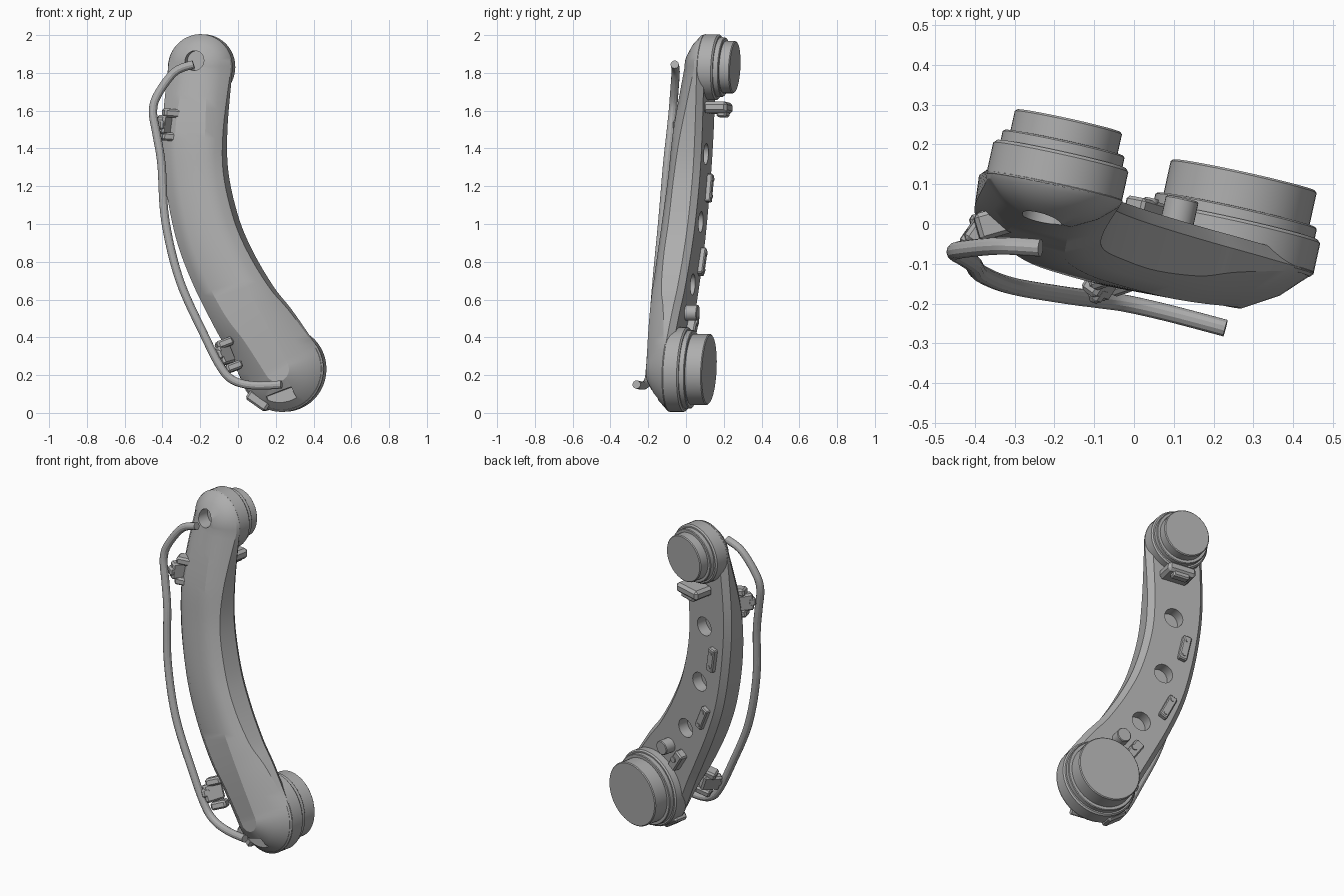
import bpy, bmesh, math
from mathutils import Matrix, Vector

if "Cube" in bpy.data.objects:
    bpy.data.objects.remove(bpy.data.objects["Cube"])

grey = bpy.data.materials.new("plain_grey")
grey.use_nodes = True
COLOUR = (0.42, 0.42, 0.42, 1)
grey.diffuse_color = COLOUR
grey.node_tree.nodes["Principled BSDF"].inputs["Base Color"].default_value = COLOUR

# Parts are modelled upright (x across, y depth, z up), then leaned and turned
LEAN = 0.045
TILT = Matrix(((1, 0, 0, 0), (0, 1, LEAN, -LEAN), (0, 0, 1, 0), (0, 0, 0, 1)))
POSE = Matrix.Rotation(math.radians(-12.4), 4, 'Z') @ TILT


def finish(name, bm, bevel=0):
    bmesh.ops.recalc_face_normals(bm, faces=bm.faces)
    if bevel:
        sharp = [e for e in bm.edges if e.calc_face_angle(0) > 0.6]
        bmesh.ops.bevel(bm, geom=sharp, offset=bevel, segments=1, affect='EDGES')
    mesh = bpy.data.meshes.new(name)
    bm.to_mesh(mesh)
    bm.free()
    mesh.transform(POSE)
    mesh.materials.append(grey)
    ob = bpy.data.objects.new(name, mesh)
    bpy.context.collection.objects.link(ob)
    smooth(ob)
    return ob


def smooth(ob):
    bpy.ops.object.select_all(action='DESELECT')
    bpy.context.view_layer.objects.active = ob
    ob.select_set(True)
    bpy.ops.object.shade_smooth_by_angle(angle=math.radians(28))


def disc(name, x, z, radius, y0, y1, bevel=0, sides=48):
    bm = bmesh.new()
    place = Matrix.Translation((x, (y0 + y1) / 2, z)) @ Matrix.Rotation(math.pi / 2, 4, 'X')
    bmesh.ops.create_cone(bm, cap_ends=True, segments=sides, radius1=radius,
                          radius2=radius, depth=y1 - y0, matrix=place)
    return finish(name, bm, bevel)


def block(name, centre, size, roll=0, turn=0, bevel=0.008):
    bm = bmesh.new()
    place = (Matrix.Translation(centre) @ Matrix.Rotation(roll, 4, 'Y')
             @ Matrix.Rotation(turn, 4, 'Z') @ Matrix.Diagonal((*size, 1)))
    bmesh.ops.create_cube(bm, size=1, matrix=place)
    return finish(name, bm, bevel)


def spline(points, steps):
    out = []
    for i in range(len(points) - 1):
        a, b, c, d = (Vector(points[min(max(i + k, 0), len(points) - 1)]) for k in (-1, 0, 1, 2))
        for s in range(steps):
            t = s / steps
            out.append(b + (c - a) * t / 2 + (a * 2 - b * 5 + c * 4 - d) * t * t / 2
                       + (b * 3 - a - c * 3 + d) * t ** 3 / 2)
    return out + [Vector(points[-1])]


# Stations from bottom to top: x, z, half width, front depth, front inset, shoulder depth
STATIONS = [(.244, .23, .225, -.115, .16, .01), (.133, .42, .205, -.135, .13, -.03),
            (.042, .56, .187, -.145, .10, -.07), (-.069, .76, .176, -.15, .09, -.09),
            (-.157, .97, .170, -.15, .09, -.09), (-.219, 1.24, .165, -.14, .09, -.085),
            (-.236, 1.5, .171, -.125, .09, -.06), (-.215, 1.83, .175, -.08, .115, .0)]
RIBS = spline(STATIONS, 6)


def direction(i):
    a, b = RIBS[max(i - 1, 0)], RIBS[min(i + 1, len(RIBS) - 1)]
    return math.atan2(b[1] - a[1], b[0] - a[0])


def ring(bm, inset, depth):
    """Closed loop round the arm: half arc, right side, half arc, left side."""
    arc = 12
    last = len(RIBS) - 1
    spots = [(0, direction(0) - math.pi + math.pi / 2 * k / arc) for k in range(arc)]
    spots += [(i, direction(i) - math.pi / 2) for i in range(last + 1)]
    spots += [(last, direction(last) - math.pi / 2 + math.pi / 2 * k / arc)
              for k in range(1, arc + 1)]
    spots += [(last, direction(last) + math.pi / 2 * k / arc) for k in range(1, arc)]
    spots += [(i, direction(i) + math.pi / 2) for i in range(last, -1, -1)]
    spots += [(0, direction(0) + math.pi / 2 + math.pi / 2 * k / arc) for k in range(1, arc)]
    loop = []
    for i, ang in spots:
        r = RIBS[i]
        reach = r[2] - inset(r)
        loop.append(bm.verts.new((r[0] + reach * math.cos(ang), depth(r), r[1] + reach * math.sin(ang))))
    return loop


def cap(bm, loop):
    n = len(loop)
    for i in range(n // 2):
        quad = [loop[i], loop[i + 1], loop[-i - 1], loop[-i % n]]
        bm.faces.new(list(dict.fromkeys(quad)))


# Curved arm shell
bm = bmesh.new()
loops = [ring(bm, lambda r: .03, lambda r: .045),
         ring(bm, lambda r: 0, lambda r: .012),
         ring(bm, lambda r: .006, lambda r: r[5] - .005),
         ring(bm, lambda r: r[4] * .45, lambda r: r[5] * .42 + r[3] * .58),
         ring(bm, lambda r: r[4], lambda r: r[3])]
for a, b in zip(loops, loops[1:]):
    for i in range(len(a)):
        j = (i + 1) % len(a)
        bm.faces.new((a[i], a[j], b[j], b[i]))
cap(bm, loops[0])
cap(bm, loops[-1])
arm = finish("curved_arm", bm)

# Round openings in the back and front, and a notch under the cable end
cutters = [disc("cutter", x, z, .056, -.02, .2, 0, 32)
           for x, z in ((-.215, 1.37), (-.16, 1.01), (-.03, .68))]
cutters.append(disc("cutter", -.228, 1.865, .052, -.3, -.01, 0, 32))
cutters.append(block("cutter", (.26, -.10, .07), (.15, .12, .09), -.35, 0, 0))
for cutter in cutters:
    mod = arm.modifiers.new("opening", 'BOOLEAN')
    mod.operation = 'DIFFERENCE'
    mod.solver = 'EXACT'
    mod.object = cutter
    bpy.context.view_layer.objects.active = arm
    bpy.ops.object.modifier_apply(modifier=mod.name)
    bpy.data.objects.remove(cutter)
smooth(arm)

# Stepped joint at each end: pad, lip and drive disc
for label, x, z, pad, lip, face, depth in (("upper", -.216, 1.83, .174, .157, .138, .181),
                                           ("lower", .244, .23, .224, .208, .188, .214)):
    disc(label + "_joint_pad", x, z, pad, .0, .095, .008)
    disc(label + "_joint_lip", x, z, lip, .09, .124, .004)
    disc(label + "_joint_disc", x, z, face, .12, depth, .005)

# Back fittings
block("upper_stop", (-.205, .10, 1.615), (.17, .13, .06), -.05, 0, .016)
block("upper_stop_cap", (-.205, .13, 1.60), (.10, .05, .07), -.05)
disc("lower_boss", .105, .53, .042, .03, .11, .004, 24)
block("lower_lug", (.025, .06, .47), (.06, .06, .13), -.6)
disc("lower_lug_screw", .03, .48, .018, .08, .096, 0, 16)
for label, x, z, roll in (("upper", -.28, 1.19, -.2), ("lower", -.185, .80, -.45)):
    block(label + "_tag_plate", (x, .055, z), (.05, .035, .15), roll, 0, .006)
    for side in (-1, 1):
        disc(label + "_tag_screw", x + side * .045 * math.sin(roll),
             z + side * .045, .011, .06, .077, 0, 12)
block("bottom_foot", (.12, .02, .065), (.13, .09, .06), .6, 0, .012)

# Cable clips on the bevelled edge
for label, x, y, z, lean in (("upper", -.36, -.10, 1.525, .08), ("lower", -.03, -.105, .305, -.4)):
    for side in (-1, 1):
        block(label + "_clip_jaw", (x + side * .065 * math.sin(lean) + .01, y, z + side * .062),
              (.09, .07, .045), lean, .5, .01)
    block(label + "_clip_bridge", (x - .012, y - .01, z), (.05, .11, .10), lean, -.4, .01)
    block(label + "_clip_hook", (x - .03, y - .05, z), (.05, .05, .05), lean, -.4, .01)

# Outside cable
PATH = [(-.235, -.06, 1.845), (-.335, -.055, 1.805), (-.425, -.063, 1.685), (-.45, -.07, 1.595),
        (-.43, -.083, 1.47), (-.405, -.1, 1.315), (-.385, -.125, 1.02), (-.31, -.155, .705),
        (-.18, -.178, .415), (-.09, -.19, .24), (-.02, -.2, .17), (.09, -.225, .145),
        (.23, -.262, .15)]
curve = bpy.data.curves.new("cable", 'CURVE')
curve.dimensions = '3D'
curve.bevel_depth = .022
curve.bevel_resolution = 4
curve.use_fill_caps = True
line = curve.splines.new('POLY')
track = spline(PATH, 6)
line.points.add(len(track) - 1)
for point, co in zip(line.points, track):
    point.co = (*co, 1)
curve.materials.append(grey)
cable = bpy.data.objects.new("cable", curve)
bpy.context.collection.objects.link(cable)
bpy.ops.object.select_all(action='DESELECT')
bpy.context.view_layer.objects.active = cable
cable.select_set(True)
bpy.ops.object.convert(target='MESH')
smooth(bpy.context.view_layer.objects.active)
